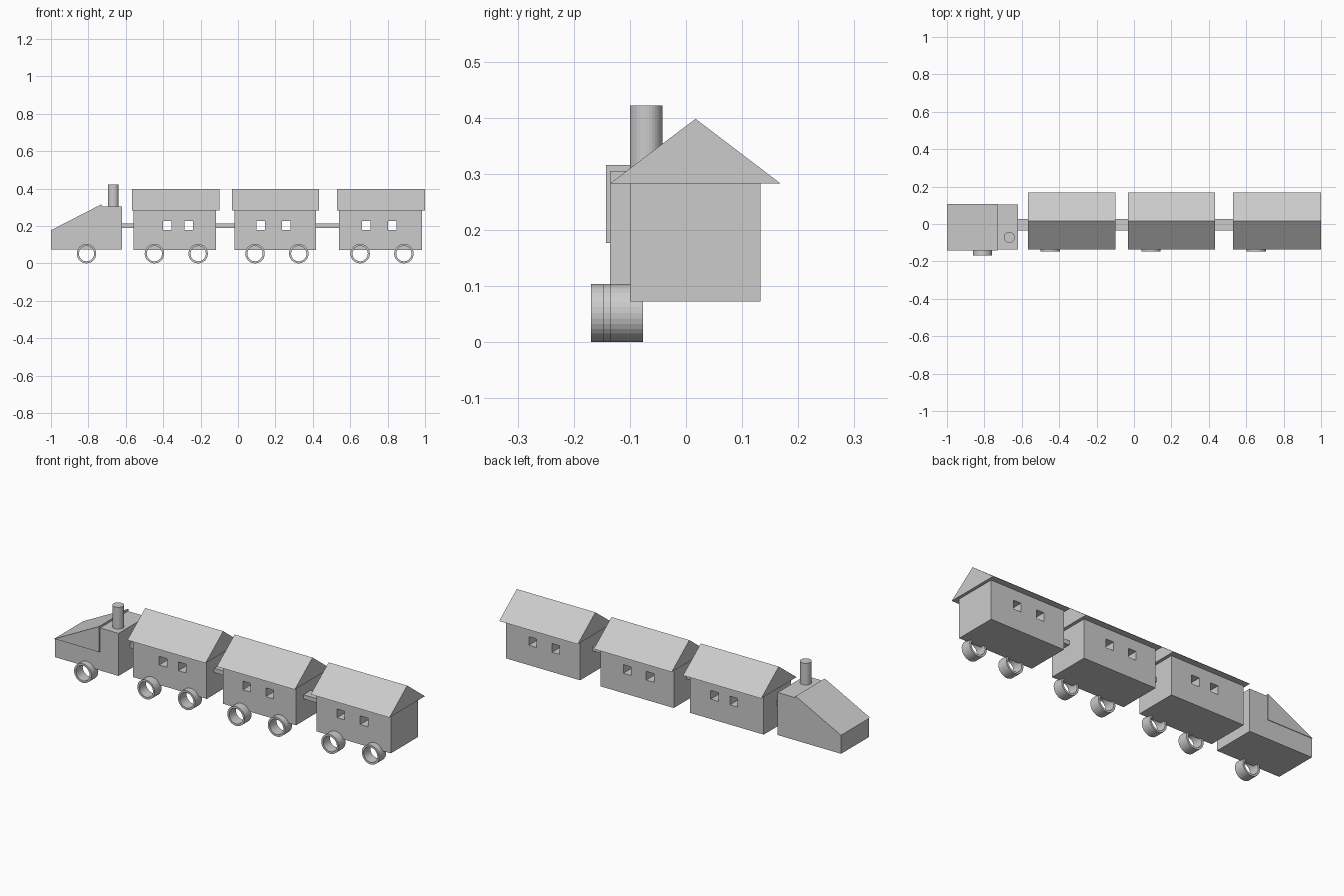
import bpy, bmesh, math
from mathutils import Matrix

if "Cube" in bpy.data.objects:
    bpy.data.objects.remove(bpy.data.objects["Cube"])


def finish(name, bm):
    bmesh.ops.recalc_face_normals(bm, faces=bm.faces[:])
    mesh = bpy.data.meshes.new(name)
    bm.to_mesh(mesh)
    bm.free()
    obj = bpy.data.objects.new(name, mesh)
    bpy.context.collection.objects.link(obj)
    return obj


def prism(name, profile, axis, lo, hi):
    """Extrude a profile: axis 'x' takes (y, z) points, axis 'y' takes (x, z) points."""
    bm = bmesh.new()
    verts = [bm.verts.new((lo, a, b) if axis == 'x' else (a, lo, b)) for a, b in profile]
    face = bm.faces.new(verts)
    new = bmesh.ops.extrude_face_region(bm, geom=[face])['geom']
    shift = (hi - lo, 0, 0) if axis == 'x' else (0, hi - lo, 0)
    bmesh.ops.translate(bm, vec=shift, verts=[v for v in new if isinstance(v, bmesh.types.BMVert)])
    return finish(name, bm)


def box(name, x, y, z):
    return prism(name, [(x[0], z[0]), (x[1], z[0]), (x[1], z[1]), (x[0], z[1])], 'y', *y)


def wheel(name, x, y, width=0.058, outer=0.052, inner=0.041, sides=32):
    """Open ring with its axle direction along y."""
    bm = bmesh.new()
    section = [(outer, y), (outer, y + width), (inner, y + width), (inner, y)]
    verts = [bm.verts.new((x + r, yy, 0.052)) for r, yy in section]
    edges = [bm.edges.new((verts[i], verts[(i + 1) % 4])) for i in range(4)]
    bmesh.ops.spin(bm, geom=verts + edges, cent=(x, 0, 0.052), axis=(0, 1, 0),
                   angle=math.tau, steps=sides, use_duplicate=False)
    bmesh.ops.remove_doubles(bm, verts=bm.verts[:], dist=0.0001)
    return finish(name, bm)


# Engine: cab and base, sloped nose, chimney, single wheel
prism("engine_body", [(-1, 0.075), (-0.62, 0.075), (-0.62, 0.305),
                      (-0.75, 0.305), (-1, 0.176)], 'y', -0.135, 0.103)
prism("engine_nose", [(-1, 0.177), (-0.73, 0.177), (-0.73, 0.316)], 'y', -0.143, 0.106)
bm = bmesh.new()
bmesh.ops.create_cone(bm, cap_ends=True, segments=32, radius1=0.029, radius2=0.029,
                      depth=0.122, matrix=Matrix.Translation((-0.667, -0.071, 0.361)))
finish("chimney", bm)
wheel("engine_wheel", -0.81, -0.169)

# Carriages: body range, roof range, left edges of windows, wheel centres
cars = [
    ((-0.558, -0.117), (-0.567, -0.10), (-0.402, -0.287), (-0.447, -0.213)),
    ((-0.020, 0.417), (-0.032, 0.434), (0.099, 0.236), (0.091, 0.325)),
    ((0.540, 0.984), (0.530, 1.0), (0.662, 0.801), (0.653, 0.887)),
]
for n, (body_x, roof_x, windows, wheels) in enumerate(cars, 1):
    body = box(f"carriage_body_{n}", body_x, (-0.10, 0.133), (0.072, 0.283))
    # Windows go straight through the carriage
    for k, wx in enumerate(windows, 1):
        cutter = box(f"window_cutter_{n}_{k}", (wx, wx + 0.046), (-0.3, 0.3), (0.179, 0.226))
        cutter.hide_render = True
        cutter.hide_set(True)
        mod = body.modifiers.new(f"window_{k}", 'BOOLEAN')
        mod.operation = 'DIFFERENCE'
        mod.solver = 'EXACT'
        mod.object = cutter
    prism(f"carriage_roof_{n}", [(-0.135, 0.283), (0.168, 0.283), (0.017, 0.398)], 'x', *roof_x)
    wheel(f"carriage_front_wheel_{n}", wheels[0], -0.147)
    wheel(f"carriage_rear_wheel_{n}", wheels[1], -0.135)

# Coupling bars in the gaps
for n, (a, b) in enumerate([(-0.62, -0.558), (-0.117, -0.020), (0.417, 0.540)], 1):
    box(f"coupling_{n}", (a - 0.01, b + 0.01), (-0.036, 0.026), (0.19, 0.213))
